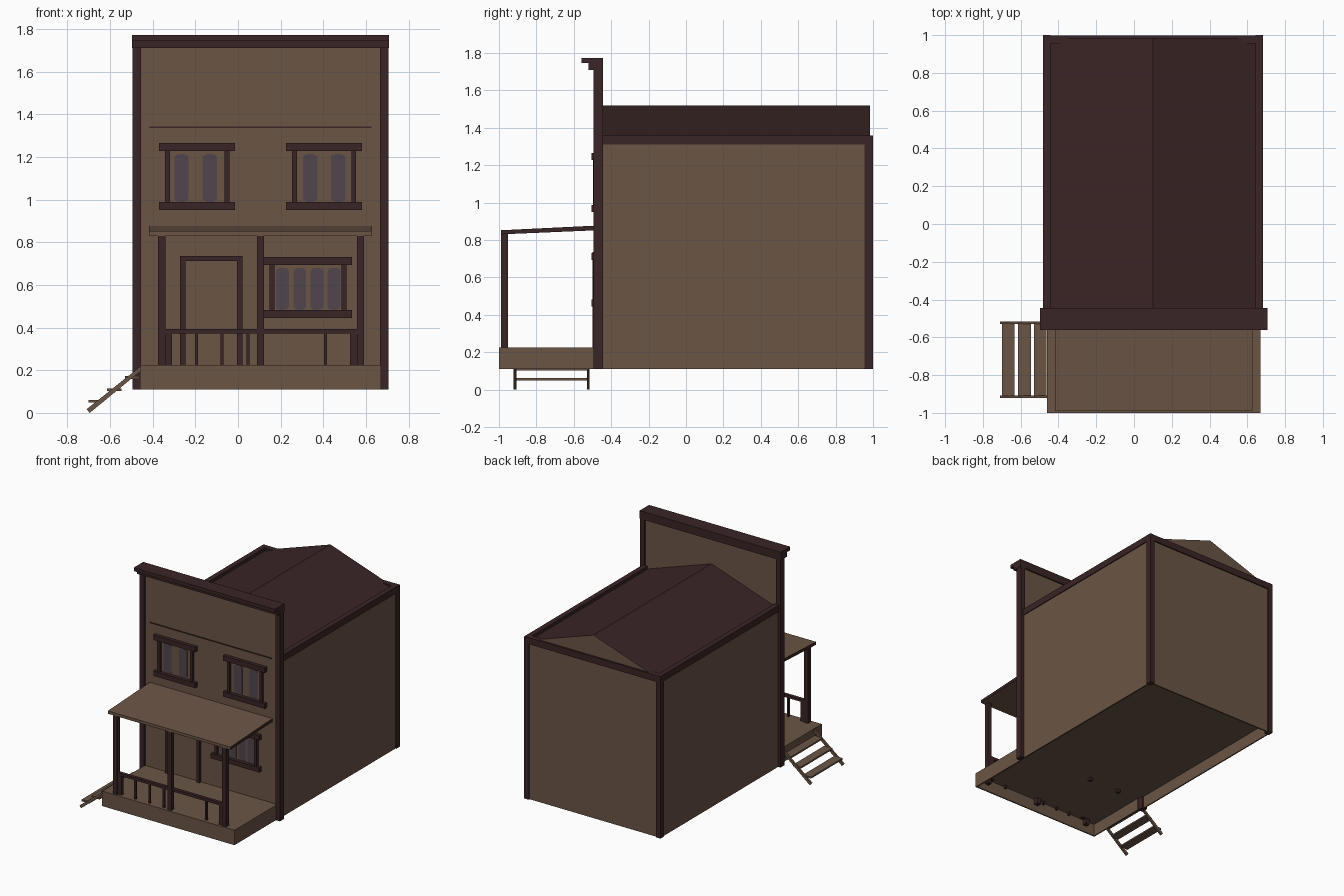
import bpy, math
from mathutils import Vector

if "Cube" in bpy.data.objects:
    bpy.data.objects.remove(bpy.data.objects["Cube"])


def material(name, rgb):
    m = bpy.data.materials.new(name)
    m.diffuse_color = (*rgb, 1)
    m.use_nodes = True
    m.node_tree.nodes["Principled BSDF"].inputs["Base Color"].default_value = m.diffuse_color
    return m


WOOD = material("brown wood", (0.145, 0.090, 0.059))
TRIM = material("dark trim", (0.042, 0.018, 0.019))
GLASS = material("grey glass", (0.080, 0.062, 0.076))


def mesh(name, verts, faces, *mats):
    me = bpy.data.meshes.new(name)
    me.from_pydata(verts, [], faces)
    for m in mats:
        me.materials.append(m)
    ob = bpy.data.objects.new(name, me)
    bpy.context.collection.objects.link(ob)
    return ob


def prism(name, pts, a, b, place, *mats):
    """Extrude a 2D outline from a to b; place maps (u, v, depth) to xyz."""
    n = len(pts)
    verts = [place(u, v, d) for d in (a, b) for u, v in pts]
    faces = [tuple(range(n)), tuple(range(2 * n - 1, n - 1, -1))]
    faces += [(i, i + n, (i + 1) % n + n, (i + 1) % n) for i in range(n)]
    ob = mesh(name, verts, faces, *mats)
    import bmesh
    bm = bmesh.new()
    bm.from_mesh(ob.data)
    bmesh.ops.recalc_face_normals(bm, faces=bm.faces)
    bm.to_mesh(ob.data)
    bm.free()
    return ob


def along_y(u, v, d):
    return (u, d, v)


def along_x(u, v, d):
    return (d, u, v)


def box(name, x0, x1, y0, y1, z0, z1, mat):
    return prism(name, [(x0, z0), (x1, z0), (x1, z1), (x0, z1)], y0, y1, along_y, mat)


# House walls, open below the raised floor
box("left_wall", -0.475, -0.465, -0.46, 0.99, 0.11, 1.34, WOOD)
box("right_wall", 0.665, 0.675, -0.46, 0.99, 0.11, 1.34, WOOD)
box("back_wall", -0.475, 0.675, 0.98, 0.99, 0.11, 1.34, WOOD)
box("house_floor", -0.465, 0.665, -0.48, 0.98, 0.205, 0.225, WOOD)

# Back corner posts and top beams
for side, x in (("left", -0.482), ("right", 0.642)):
    box(side + "_back_post", x, x + 0.04, 0.955, 1.0, 0.11, 1.36, TRIM)
    box(side + "_top_beam", x, x + 0.04, -0.45, 0.96, 1.31, 1.36, TRIM)
box("back_top_beam", -0.445, 0.645, 0.955, 0.999, 1.31, 1.36, TRIM)

# Gable roof: dark slopes, brown gable ends
roof = prism("gable_roof", [(-0.46, 1.33), (0.66, 1.33), (0.1, 1.52)], -0.455, 0.985,
             along_y, TRIM, WOOD)
for p in roof.data.polygons:
    p.material_index = 1 if abs(p.normal.y) > 0.9 else 0

# False front with posts and cornice
box("false_front", -0.46, 0.67, -0.478, -0.455, 0.205, 1.72, WOOD)
for side, x in (("left", -0.495), ("right", 0.665)):
    box(side + "_front_post", x, x + 0.04, -0.495, -0.445, 0.11, 1.72, TRIM)
cornice = [(-0.445, 1.71), (-0.522, 1.71), (-0.522, 1.745), (-0.56, 1.745),
           (-0.56, 1.772), (-0.445, 1.772)]
prism("cornice", cornice, -0.498, 0.708, along_x, TRIM)
box("front_seam", -0.415, 0.625, -0.484, -0.477, 1.336, 1.343, TRIM)


# Windows: head, sill, jambs and narrow rounded panes
def pane(name, cx, z0, z1, w):
    r, k = w / 2, w * 0.3
    pts = []
    for i in range(12):
        a = math.tau * (i + 0.5) / 12
        zc = z1 - k if math.sin(a) > 0 else z0 + k
        pts.append((cx + r * math.cos(a), zc + k * math.sin(a)))
    prism(name, pts, -0.481, -0.477, along_y, GLASS)


def window(name, x0, x1, z0, z1, t, inset, panes, w):
    box(name + "_head", x0, x1, -0.505, -0.475, z1 - t, z1, TRIM)
    box(name + "_sill", x0, x1, -0.505, -0.475, z0, z0 + t, TRIM)
    for x in (x0 + inset, x1 - inset - 0.023):
        box(name + "_jamb", x, x + 0.023, -0.497, -0.475, z0 + t, z1 - t, TRIM)
    for cx in panes:
        pane(name + "_pane", cx, z0 + t, z1 - t - 0.012, w)


window("upper_left_window", -0.37, -0.013, 0.95, 1.265, 0.038, 0.028, (-0.265, -0.132), 0.07)
window("upper_right_window", 0.225, 0.582, 0.95, 1.265, 0.038, 0.028, (0.338, 0.469), 0.07)
window("lower_window", 0.12, 0.535, 0.445, 0.73, 0.037, 0.027, (0.208, 0.29, 0.37, 0.45), 0.062)

# Door frame, legs poking through the floor
for x in (-0.272, -0.005):
    box("door_jamb", x, x + 0.025, -0.499, -0.475, 0.18, 0.735, TRIM)
box("door_head", -0.272, 0.02, -0.499, -0.475, 0.713, 0.736, TRIM)

# Porch deck with skirts
box("porch_floor", -0.46, 0.67, -1.0, -0.48, 0.205, 0.225, WOOD)
box("porch_front_skirt", -0.46, 0.67, -1.0, -0.99, 0.11, 0.215, WOOD)
for x in (-0.46, 0.66):
    box("porch_side_skirt", x, x + 0.01, -0.99, -0.495, 0.11, 0.215, WOOD)

# Porch posts, rail and uneven balusters
for x in (-0.375, 0.088, 0.557):
    box("porch_post", x, x + 0.034, -0.988, -0.952, 0.16, 0.838, TRIM)
for x in (-0.341, 0.525):
    box("rail_end_post", x, x + 0.032, -0.98, -0.957, 0.2, 0.38, TRIM)
box("porch_rail", -0.37, 0.59, -0.982, -0.957, 0.373, 0.394, TRIM)
for x in (-0.195, -0.075, 0.048, 0.41):
    box("baluster", x - 0.007, x + 0.007, -0.977, -0.963, 0.18, 0.375, TRIM)

# Sloped porch roof with dark end boards
slab = [(-0.99, 0.83), (-0.478, 0.852), (-0.478, 0.877), (-0.99, 0.852)]
proof = prism("porch_roof", slab, -0.418, 0.628, along_x, WOOD, TRIM)
for p in proof.data.polygons:
    p.material_index = 1 if abs(p.normal.x) > 0.9 else 0

# Side stairs
stringer = [(-0.71, 0.017), (-0.695, 0.0), (-0.455, 0.197), (-0.455, 0.22)]
for y in (-0.921, -0.53):
    prism("stair_stringer", stringer, y, y + 0.014, along_y, WOOD)
for x, z in ((-0.7, 0.049), (-0.613, 0.103), (-0.53, 0.16)):
    box("stair_tread", x, x + 0.068, -0.91, -0.525, z, z + 0.012, WOOD)
